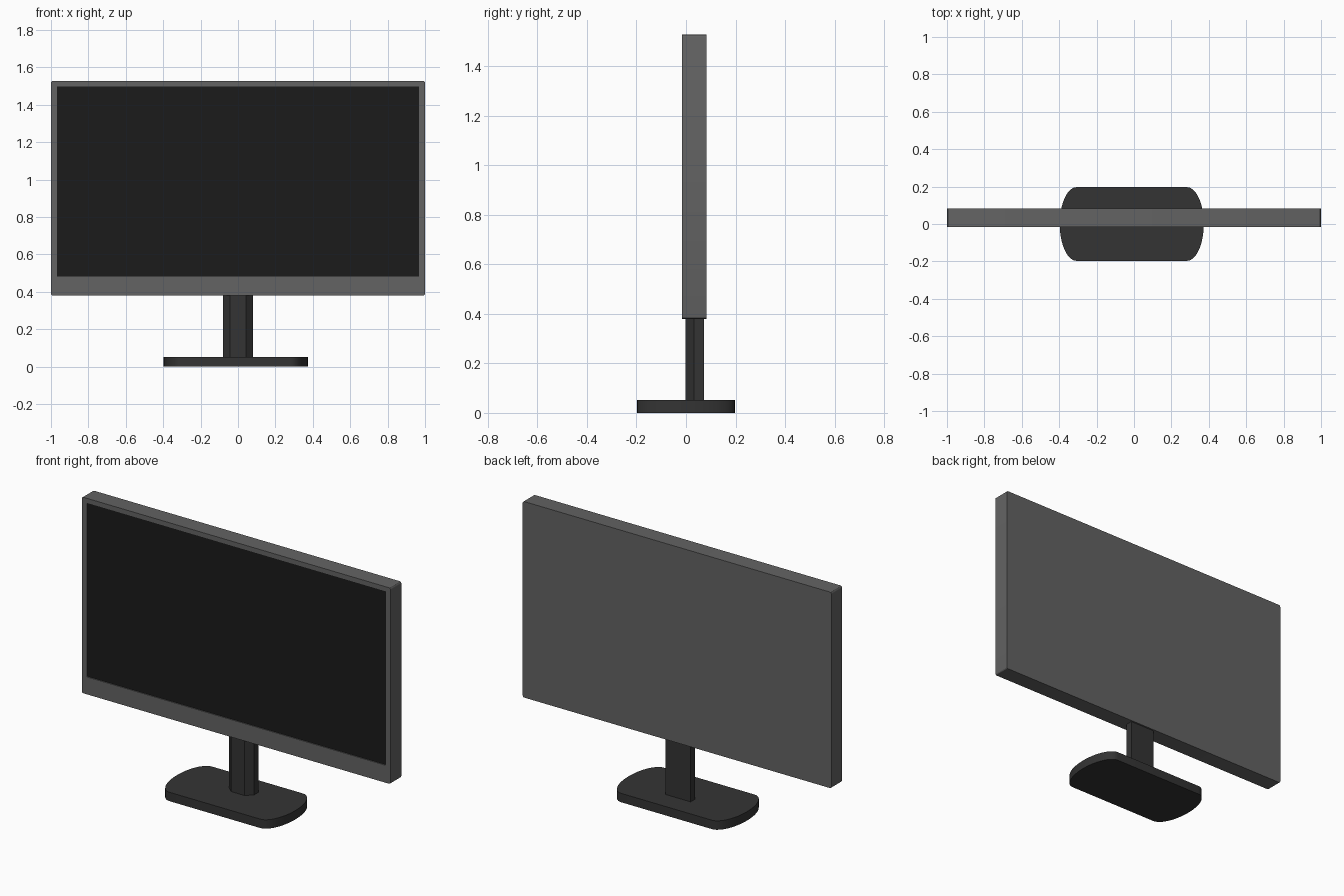
import bpy, bmesh, math
from mathutils import Vector

if "Cube" in bpy.data.objects:
    bpy.data.objects.remove(bpy.data.objects["Cube"])


def material(name, v):
    m = bpy.data.materials.new(name)
    m.diffuse_color = (v, v, v, 1)
    m.use_nodes = True
    m.node_tree.nodes["Principled BSDF"].inputs["Base Color"].default_value = m.diffuse_color
    return m


def finish(name, bm, mat):
    bmesh.ops.recalc_face_normals(bm, faces=bm.faces)
    me = bpy.data.meshes.new(name)
    bm.to_mesh(me)
    bm.free()
    ob = bpy.data.objects.new(name, me)
    bpy.context.collection.objects.link(ob)
    me.materials.append(mat)
    bpy.ops.object.select_all(action='DESELECT')
    ob.select_set(True)
    bpy.context.view_layer.objects.active = ob
    bpy.ops.object.shade_smooth_by_angle(angle=math.radians(30))
    return ob


def prism(name, outline, z0, z1, mat):
    """Extrude an xy outline from z0 up to z1."""
    bm = bmesh.new()
    face = bm.faces.new([bm.verts.new((x, y, z0)) for x, y in outline])
    ext = bmesh.ops.extrude_face_region(bm, geom=[face], use_keep_orig=True)
    top = [v for v in ext['geom'] if isinstance(v, bmesh.types.BMVert)]
    bmesh.ops.translate(bm, verts=top, vec=(0, 0, z1 - z0))
    return finish(name, bm, mat)


def rect(bm, x, y, z0, z1):
    return [bm.verts.new(p) for p in ((-x, y, z0), (x, y, z0), (x, y, z1), (-x, y, z1))]


grey = material("casing_grey", 0.125)
dark = material("stand_dark", 0.034)
black = material("screen_black", 0.011)

FRONT, BACK, RECESS = -0.017, 0.083, 0.007

# casing: hollow bezel ring at the front, closed box behind
bm = bmesh.new()
back = rect(bm, 1.0, BACK, 0.38, 1.528)
front = rect(bm, 1.0, FRONT, 0.38, 1.528)
lip = rect(bm, 0.968, FRONT, 0.482, 1.498)
floor = rect(bm, 0.968, FRONT + RECESS, 0.482, 1.498)
bm.faces.new(back)
for a, b in ((back, front), (front, lip), (lip, floor)):
    for i in range(4):
        j = (i + 1) % 4
        bm.faces.new((a[i], a[j], b[j], b[i]))
bm.faces.new(floor)
corners = [bm.edges.get((back[i], front[i])) for i in range(4)]
bmesh.ops.bevel(bm, geom=corners, offset=0.01, segments=3, profile=0.5, affect='EDGES')
finish("monitor_casing", bm, grey)

# screen lying just in front of the recess floor
bm = bmesh.new()
bm.faces.new(rect(bm, 0.968, FRONT + RECESS - 0.001, 0.482, 1.498))
screen = finish("screen", bm, black)
if screen.data.polygons[0].normal.dot(Vector((0, -1, 0))) < 0:
    screen.data.flip_normals()

# neck: chamfered front corners, flat back
neck = [(-0.043, -0.002), (0.043, -0.002), (0.081, 0.032),
        (0.081, 0.073), (-0.081, 0.073), (-0.081, 0.032)]
prism("stand_neck", neck, 0.045, 0.385, dark)

# base: slab with half-elliptical ends
CX, N = -0.012, 24
base = []
for side in (1, -1):
    for i in range(N + 1):
        t = math.pi * (i / N - 0.5)
        base.append((CX + side * (0.295 + 0.09 * math.cos(t)), side * 0.197 * math.sin(t)))
prism("stand_base", base, 0.0, 0.052, dark)
